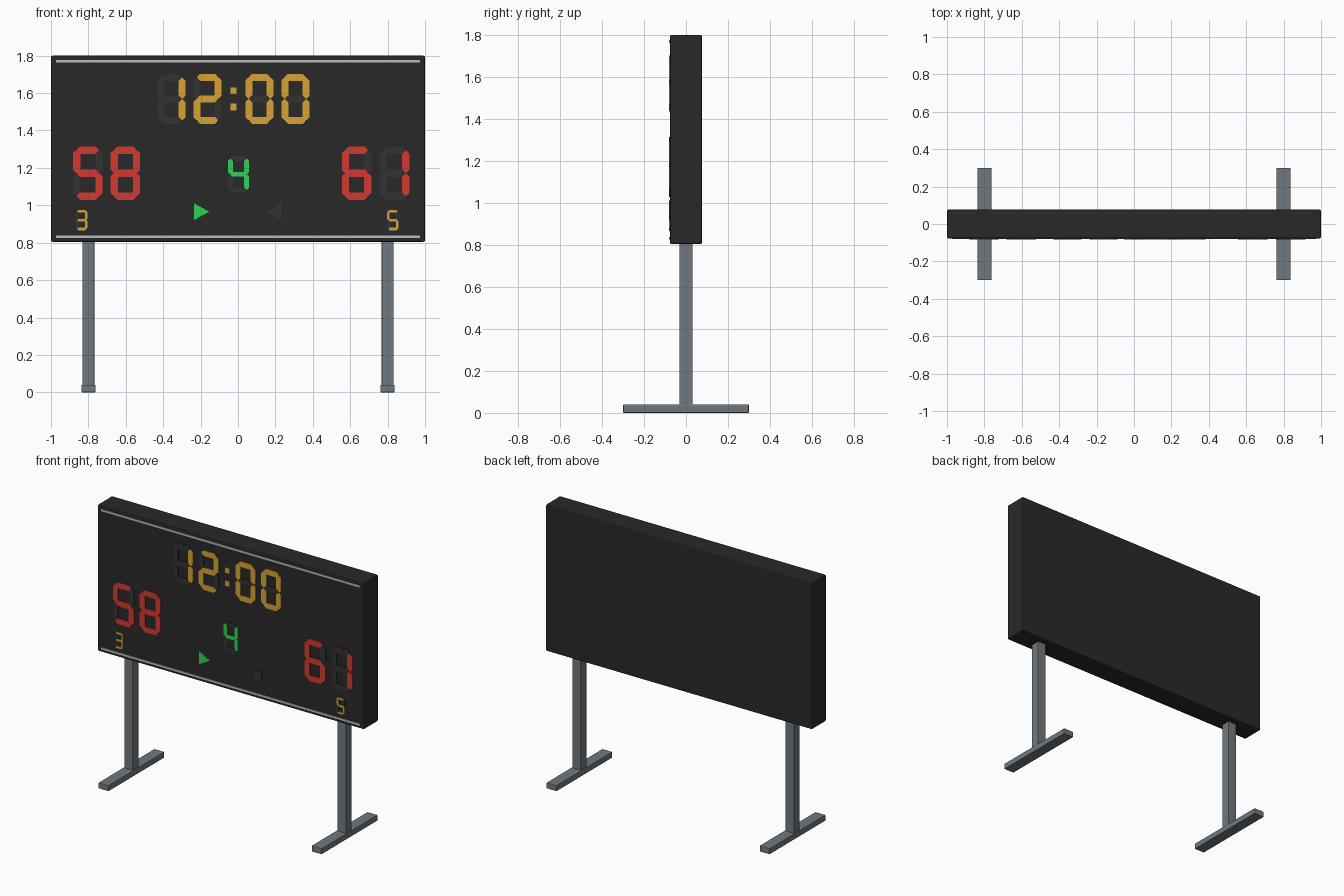
import bpy, bmesh
from mathutils import Vector

cube = bpy.data.objects.get("Cube")
if cube:
    bpy.data.objects.remove(cube)


def material(name, r, g, b):
    m = bpy.data.materials.new(name)
    m.use_nodes = True
    m.diffuse_color = (r, g, b, 1)
    m.node_tree.nodes["Principled BSDF"].inputs["Base Color"].default_value = (r, g, b, 1)
    return m


BLACK = material("cabinet black", 0.022, 0.022, 0.023)
UNLIT = material("unlit grey", 0.032, 0.032, 0.034)
AMBER = material("lit amber", 0.68, 0.36, 0.035)
RED = material("lit red", 0.65, 0.04, 0.03)
GREEN = material("lit green", 0.03, 0.65, 0.09)
STEEL = material("steel grey", 0.16, 0.19, 0.21)
TRIM = material("trim silver", 0.5, 0.5, 0.53)

FACE = -0.077      # front of the cabinet
PLATE = 0.005      # how far displays stand out


def finish(name, bm, mats):
    bmesh.ops.recalc_face_normals(bm, faces=bm.faces)
    mesh = bpy.data.meshes.new(name)
    bm.to_mesh(mesh)
    bm.free()
    obj = bpy.data.objects.new(name, mesh)
    bpy.context.collection.objects.link(obj)
    for m in mats:
        mesh.materials.append(m)
    return obj


def box(name, lo, hi, mat, bevel=0):
    lo, hi = Vector(lo), Vector(hi)
    bm = bmesh.new()
    bmesh.ops.create_cube(bm, size=1)
    bmesh.ops.scale(bm, vec=hi - lo, verts=bm.verts)
    bmesh.ops.translate(bm, vec=(lo + hi) / 2, verts=bm.verts)
    obj = finish(name, bm, [mat])
    if bevel:
        mod = obj.modifiers.new("soft edges", "BEVEL")
        mod.width, mod.segments = bevel, 2
    return obj


def plate(bm, points, index=0):
    """Thin raised plate with the given (x, z) outline on the cabinet front."""
    front = [bm.verts.new((x, FACE - PLATE, z)) for x, z in points]
    back = [bm.verts.new((x, FACE + 0.002, z)) for x, z in points]
    n = len(points)
    faces = [bm.faces.new(front), bm.faces.new(back[::-1])]
    for i in range(n):
        j = (i + 1) % n
        faces.append(bm.faces.new((front[i], back[i], back[j], front[j])))
    for f in faces:
        f.material_index = index


def bar(cx, cz, length, stroke, upright):
    """Outline of one segment: a bar with tapered ends."""
    h, s = length / 2, stroke / 2
    t = h - s * 0.8
    pts = [(-h, -s * 0.2), (-t, -s), (t, -s), (h, -s * 0.2),
           (h, s * 0.2), (t, s), (-t, s), (-h, s * 0.2)]
    return [(cx + b, cz + a) if upright else (cx + a, cz + b) for a, b in pts]


# Lit segments: a top, b/c right, d bottom, e/f left, g middle
SEGMENTS = {"0": "abcdef", "1": "bc", "2": "abged", "3": "abgcd",
            "4": "fgbc", "5": "afgcd", "6": "afgedc", "8": "abcdefg"}


def digit(name, value, cx, cz, w, h, stroke, lit):
    bm = bmesh.new()
    dx, dz = (w - stroke) / 2, (h - stroke) / 2
    places = {"a": (0, dz), "g": (0, 0), "d": (0, -dz),
              "b": (dx, dz / 2), "c": (dx, -dz / 2),
              "f": (-dx, dz / 2), "e": (-dx, -dz / 2)}
    for key, (x, z) in places.items():
        upright = key in "bcef"
        length = (dz if upright else 2 * dx) - stroke * 0.08
        on = key in SEGMENTS[value]
        plate(bm, bar(cx + x, cz + z, length, stroke, upright), 0 if on else 1)
    return finish(name, bm, [lit, UNLIT])


# Cabinet and trim strips
box("cabinet", (-1, FACE, 0.805), (1, -FACE, 1.8), BLACK, 0.008)
for name, z in (("top_trim", 1.77), ("bottom_trim", 0.832)):
    box(name, (-0.972, FACE - 0.004, z - 0.007), (0.972, FACE + 0.002, z + 0.007), TRIM)

# Posts and feet
for side, x in (("right", -0.8), ("left", 0.8)):
    box(side + "_post", (x - 0.032, -0.032, 0.03), (x + 0.032, 0.032, 0.81), STEEL, 0.003)
    box(side + "_foot", (x - 0.038, -0.3, 0), (x + 0.038, 0.3, 0.04), STEEL, 0.004)

# Clock
for i, (v, x) in enumerate(zip("1200", (-0.356, -0.163, 0.115, 0.307))):
    digit(f"clock_digit_{i + 1}", v, x, 1.569, 0.15, 0.268, 0.038, AMBER)
bm = bmesh.new()
for z in (1.525, 1.613):
    plate(bm, [(-0.024 + a * 0.016, z + b * 0.018)
               for a, b in ((-1, -1), (1, -1), (1, 1), (-1, 1))])
finish("clock_colon", bm, [AMBER])

# Scores
for i, (v, x) in enumerate(zip("5861", (-0.803, -0.602, 0.634, 0.837))):
    digit(f"score_digit_{i + 1}", v, x, 1.172, 0.158, 0.285, 0.039, RED)

# Period and foul counts
digit("period_digit", "4", 0.003, 1.166, 0.112, 0.195, 0.026, GREEN)
digit("right_foul_digit", "3", -0.836, 0.921, 0.062, 0.11, 0.014, AMBER)
digit("left_foul_digit", "5", 0.828, 0.921, 0.062, 0.11, 0.014, AMBER)

# Possession arrows
for name, sign, mat in (("lit_arrow", -1, GREEN), ("unlit_arrow", 1, UNLIT)):
    bm = bmesh.new()
    plate(bm, [(sign * 0.155, 0.966), (sign * 0.235, 1.011), (sign * 0.235, 0.921)])
    finish(name, bm, [mat])
